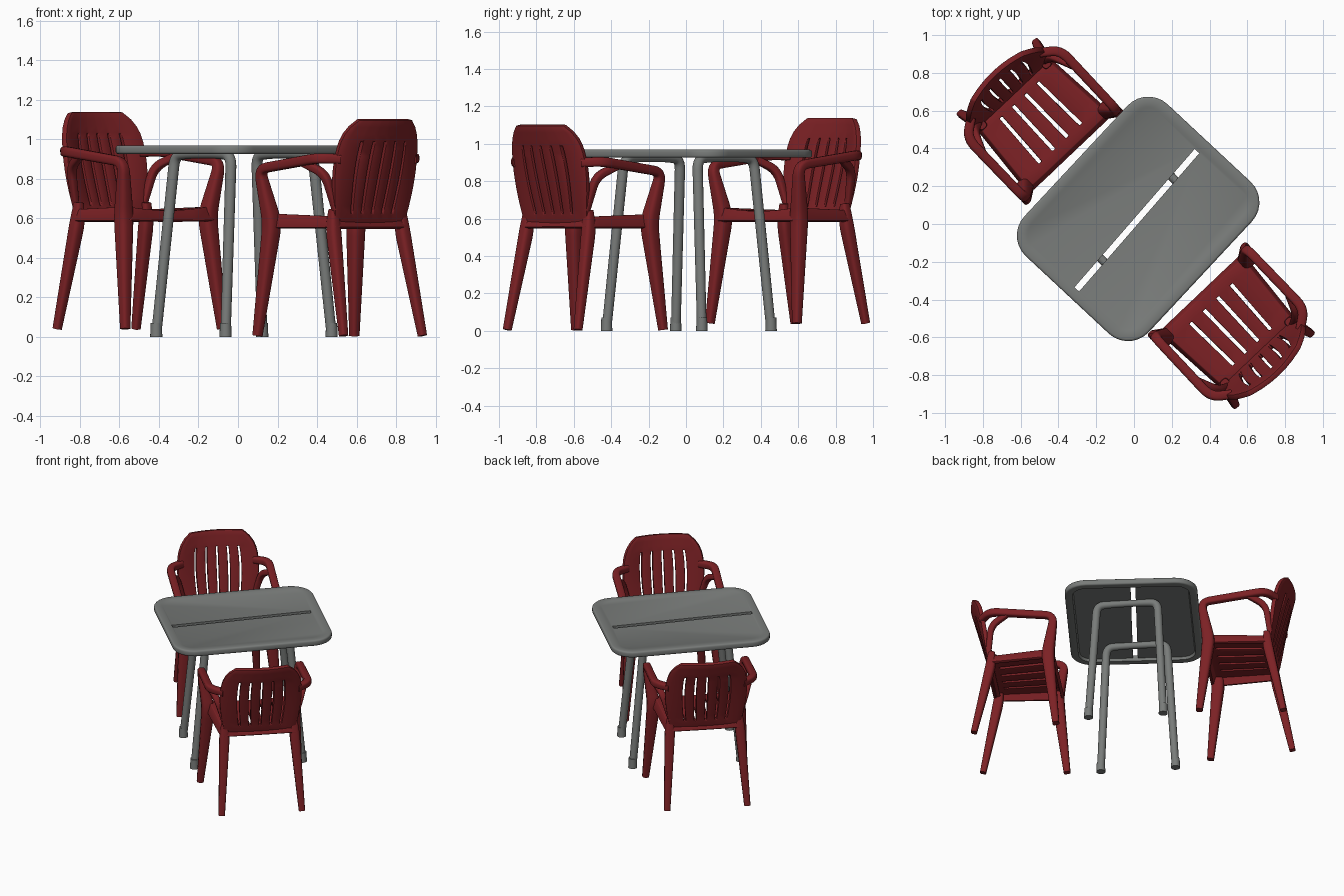
import bpy, bmesh, math
from mathutils import Matrix, Vector

cube = bpy.data.objects.get("Cube")
if cube:
    bpy.data.objects.remove(cube, do_unlink=True)


def material(name, *rgb):
    mat = bpy.data.materials.new(name)
    mat.use_nodes = True
    mat.diffuse_color = (*rgb, 1)
    mat.node_tree.nodes["Principled BSDF"].inputs["Base Color"].default_value = mat.diffuse_color
    return mat


red = material("red plastic", .2, .015, .018)
grey = material("grey plastic", .19, .2, .193)


def make_object(name, bm, mat):
    bmesh.ops.recalc_face_normals(bm, faces=bm.faces)
    mesh = bpy.data.meshes.new(name)
    bm.to_mesh(mesh)
    bm.free()
    mesh.materials.append(mat)
    ob = bpy.data.objects.new(name, mesh)
    bpy.context.collection.objects.link(ob)
    return ob


def finish(ob):
    """Apply the modifiers and smooth the soft edges."""
    bpy.ops.object.select_all(action='DESELECT')
    ob.select_set(True)
    bpy.context.view_layer.objects.active = ob
    bpy.ops.object.convert(target='MESH')
    bpy.ops.object.shade_smooth_by_angle(angle=math.radians(40))
    return ob


def placing(x, y, z, degrees):
    return Matrix.Translation((x, y, z)) @ Matrix.Rotation(math.radians(degrees), 4, 'Z')


def rounded_path(stations, radius=.06, steps=6):
    """Straight runs through (x, y, z, size) stations, with rounded corners."""
    stations = [Vector(s) for s in stations]
    path = [stations[0]]
    for a, b, c in zip(stations, stations[1:], stations[2:]):
        start = b.lerp(a, min(.45, radius / (a - b).length))
        end = b.lerp(c, min(.45, radius / (c - b).length))
        for k in range(steps + 1):
            t = k / steps
            path.append(start.lerp(b, t).lerp(b.lerp(end, t), t))
    return path + stations[-1:]


def limb(name, stations, mat, power, sides=16):
    """Sweep a round (power 1) or squarish section along a rounded path."""
    path = rounded_path(stations)
    bm = bmesh.new()
    rings = []
    for i, station in enumerate(path):
        before, after = path[max(i - 1, 0)], path[min(i + 1, len(path) - 1)]
        along = (after - before).xyz.normalized()
        side = (Vector((1, 0, 0)) - along * along.x).normalized()
        up = along.cross(side)
        ring = []
        for k in range(sides):
            angle = math.tau * (k + .5) / sides
            u, v = (math.copysign(abs(c) ** power, c) * station.w / 2
                    for c in (math.cos(angle), math.sin(angle)))
            ring.append(bm.verts.new(station.xyz + side * u + up * v))
        rings.append(ring)
    for a, b in zip(rings, rings[1:]):
        for k in range(sides):
            bm.faces.new((a[k - 1], a[k], b[k], b[k - 1]))
    bm.faces.new(rings[0])
    bm.faces.new(rings[-1])
    return make_object(name, bm, mat)


def mirrored_limb(name, *stations):
    ob = limb(name, stations, red, .6)
    ob.modifiers.new("mirror", 'MIRROR')
    return ob


def spread(low, high, count):
    return [low + (high - low) * i / (count - 1) for i in range(count)]


def slotted_panel(name, slots, half, edges, rows, position, slot_span, thickness):
    """Curved sheet with rows of long open slots, thickened."""
    cols = sorted([c + d for c in slots for d in (-half, half)] + edges)
    bm = bmesh.new()
    grid = [[bm.verts.new(position(s, t)) for s in cols] for t in rows]
    for j in range(len(rows) - 1):
        t = (rows[j] + rows[j + 1]) / 2
        for i in range(len(cols) - 1):
            s = (cols[i] + cols[i + 1]) / 2
            open_slot = slot_span[0] < t < slot_span[1] and any(abs(s - c) < half for c in slots)
            if not open_slot:
                bm.faces.new((grid[j][i], grid[j][i + 1], grid[j + 1][i + 1], grid[j + 1][i]))
    ob = make_object(name, bm, red)
    solid = ob.modifiers.new("thickness", 'SOLIDIFY')
    solid.thickness, solid.offset = thickness, 0
    bevel = ob.modifiers.new("soft edge", 'BEVEL')
    bevel.width, bevel.segments = .005, 2
    return ob


# Chair, built once in its own frame: x is width, +y is the back
def seat_position(s, t):
    """Gently dished seat whose border turns down into a skirt."""
    z = .59 + .02 * s * s - .015 * t
    if abs(s) > 1 or t in (0, 1):
        z = .545
    return (s * (.28 - .035 * t), -.265 + .46 * t, z)


def back_position(s, t):
    """Reclined back, wider and more curved towards its rounded top."""
    width = (.235 + .045 * math.sin(math.pi / 2 * min(1, t / .6))) * (1 - .36 * t ** 8)
    x, height = s * width, .545 * t
    return (x, .17 + height * (.27 - 1.5 * x * x), .55 + height)


chair_parts = [
    slotted_panel("seat", spread(-.54, .54, 4), .038, [-1.06, -1, 0, 1, 1.06],
                  [0, *spread(.04, .96, 9), 1], seat_position, (.2, .8), .024),
    slotted_panel("backrest", spread(-.56, .56, 5), .025, [-1, -.85, .85, 1],
                  spread(0, 1, 16), back_position, (.15, .8), .03),
    mirrored_limb("arms_and_front_legs", (.25, .23, .895, .05), (.34, .165, .9, .052),
                  (.337, -.272, .845, .05), (.292, -.225, .57, .088), (.338, -.285, 0, .046)),
    mirrored_limb("back_legs", (.235, .165, .64, .045), (.24, .17, .54, .07),
                  (.275, .282, 0, .042)),
    mirrored_limb("arm_gussets", (.24, .185, .64, .035), (.29, .165, .82, .045),
                  (.335, .05, .875, .04)),
]
rear_place = placing(-.522, .567, .04, 43.5)
front_place = placing(.54, -.562, .005, 223.5)
for part in chair_parts:
    finish(part)
    twin = part.copy()
    bpy.context.collection.objects.link(twin)
    twin.name = "front_chair_" + part.name
    part.name = "rear_chair_" + part.name
    part.matrix_world, twin.matrix_world = rear_place, front_place

# Table: x runs along the long side
table_place = placing(.022, .027, 0, 47)
frame_place = placing(.03, .015, 0, 43.5)


def largest_face(bm, sign):
    bm.normal_update()
    return max(bm.faces, key=lambda f: f.normal.z * sign * f.calc_area())


# Rounded slab, with a raised rim above and a hollow below
bm = bmesh.new()
bmesh.ops.create_cube(bm, size=1, matrix=Matrix.Translation((0, 0, .947))
                      @ Matrix.Diagonal((1.1, .9, .043, 1)))
uprights = [e for e in bm.edges if abs(e.verts[0].co.z - e.verts[1].co.z) > .01]
bmesh.ops.bevel(bm, geom=uprights, offset=.15, segments=7, profile=.5, affect='EDGES')
rims = [e for sign in (1, -1) for e in largest_face(bm, sign).edges]
bmesh.ops.bevel(bm, geom=rims, offset=.012, segments=3, profile=.5, affect='EDGES')
for sign, sink in ((1, -.004), (-1, .018)):
    panel = largest_face(bm, sign)
    for width in (.04, .008):
        bmesh.ops.inset_region(bm, faces=[panel], thickness=width)
    bmesh.ops.translate(bm, verts=panel.verts, vec=(0, 0, sink))
tabletop = make_object("tabletop", bm, grey)

# Gap between the two leaves
bm = bmesh.new()
bmesh.ops.create_cube(bm, size=1, matrix=placing(-.01, 0, .95, 2)
                      @ Matrix.Diagonal((.97, .033, .2, 1)))
cutter = make_object("gap_cutter", bm, grey)
cutter.hide_render = True
gap = tabletop.modifiers.new("gap", 'BOOLEAN')
gap.object, gap.operation, gap.solver = cutter, 'DIFFERENCE', 'EXACT'
finish(tabletop).matrix_world = table_place
bpy.data.objects.remove(cutter, do_unlink=True)

# Bent tube leg frames with swollen feet
for side, label in ((-1, "left"), (1, "right")):
    half = [(side * x, y, z, size) for x, y, z, size in
            ((.37, .255, .01, .052), (.285, .207, .92, .056), (.285, .1, .925, .046))]
    other = [(x, -y, z, size) for x, y, z, size in reversed(half)]
    finish(limb(label + "_leg_frame", half + other, grey, 1)).matrix_world = frame_place
    bm = bmesh.new()
    for x, y, z, size in (half[0], other[-1]):
        bmesh.ops.create_cone(bm, cap_ends=True, segments=16, radius1=.031, radius2=.028,
                              depth=.07, matrix=Matrix.Translation((x, y, .035)))
    finish(make_object(label + "_feet", bm, grey)).matrix_world = frame_place
